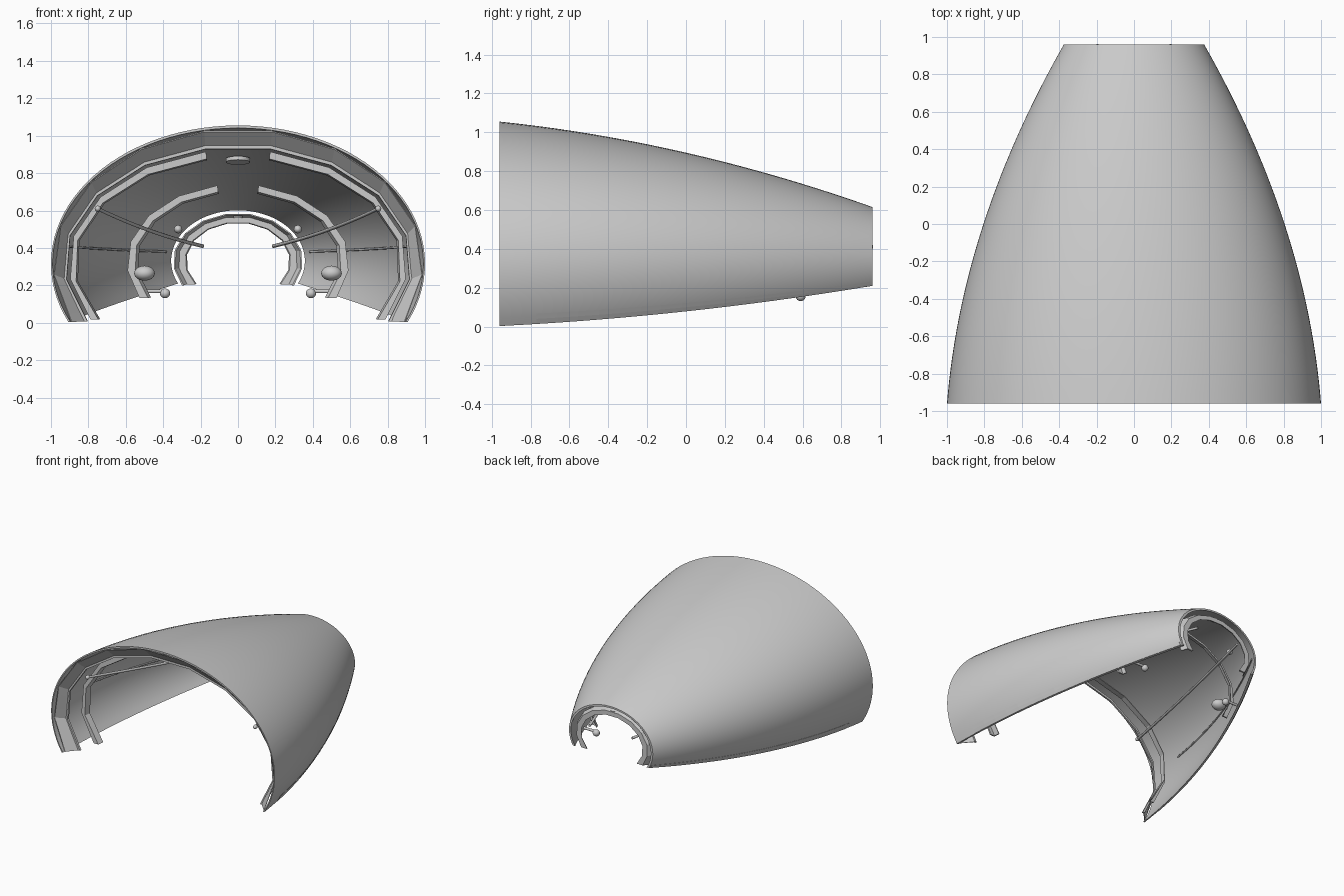
import bpy, bmesh, math
from mathutils import Vector

if "Cube" in bpy.data.objects:
    bpy.data.objects.remove(bpy.data.objects["Cube"])

L = 0.96
S25 = math.sin(math.radians(25))


def section(y):
    """Half width, half height and centre height of the cowl at y."""
    t = (y + L) / (2 * L)
    w = 1 - 0.155 * t - 0.47 * t * t
    top = 1.055 - 0.2 * t - 0.24 * t * t
    bot = 0.003 + 0.095 * t + 0.112 * t * t
    c = (bot + S25 * top) / (1 + S25)
    return w, top - c, c


def point(y, u, d):
    """Point on the arch: u runs 0..1 from right edge to left edge, d is depth inward."""
    w, b, c = section(y)
    k = 0.6 + 0.65 * (y + L) / (2 * L)      # sides are shallower at the front
    end = math.asin(min(0.99, S25 * b / (b - d)))
    a = -end + u * (math.pi + 2 * end)
    return Vector(((w - k * d) * math.cos(a), y, c + (b - d) * math.sin(a)))


def make(name, verts, faces, smooth=False):
    me = bpy.data.meshes.new(name)
    me.from_pydata([tuple(v) for v in verts], [], faces)
    bm = bmesh.new()
    bm.from_mesh(me)
    bmesh.ops.recalc_face_normals(bm, faces=bm.faces[:])
    bm.to_mesh(me)
    bm.free()
    ob = bpy.data.objects.new(name, me)
    bpy.context.collection.objects.link(ob)
    if smooth:
        bpy.ops.object.select_all(action='DESELECT')
        ob.select_set(True)
        bpy.context.view_layer.objects.active = ob
        bpy.ops.object.shade_smooth_by_angle(angle=math.radians(35))
    return ob


def arch(name, outer, inner, us, smooth=False):
    """Sweep a closed (y, depth) profile around the arch."""
    prof = outer + inner[::-1]
    n, m = len(prof), len(us)
    verts = [point(y, u, d) for u in us for y, d in prof]
    faces = [(j * n + i, j * n + (i + 1) % n, (j + 1) * n + (i + 1) % n, (j + 1) * n + i)
             for j in range(m - 1) for i in range(n)]
    for o in (0, (m - 1) * n):
        faces += [(o + i, o + i + 1, o + n - 2 - i, o + n - 1 - i) for i in range(n // 2 - 1)]
    return make(name, verts, faces, smooth)


def span(a, b, n):
    return [a + (b - a) * i / n for i in range(n + 1)]


def ring(name, y0, y1, d0, d1, us):
    return arch(name, [(y0, d0), (y1, d0)], [(y0, d1), (y1, d1)], us)


def tube(name, pts, r):
    cu = bpy.data.curves.new(name, 'CURVE')
    cu.dimensions = '3D'
    cu.bevel_depth = r
    cu.bevel_resolution = 2
    cu.use_fill_caps = True
    sp = cu.splines.new('POLY')
    sp.points.add(len(pts) - 1)
    for p, q in zip(sp.points, pts):
        p.co = (*q, 1)
    ob = bpy.data.objects.new(name, cu)
    bpy.context.collection.objects.link(ob)
    return ob


def ball(name, loc, size):
    bpy.ops.mesh.primitive_uv_sphere_add(segments=20, ring_count=12, radius=1, location=loc)
    ob = bpy.context.object
    ob.name = name
    ob.scale = size
    bpy.ops.object.shade_smooth()


def cyl(name, loc, r, depth, rot=(0, 0, 0)):
    bpy.ops.mesh.primitive_cylinder_add(vertices=20, radius=r, depth=depth, location=loc, rotation=rot)
    bpy.context.object.name = name
    bpy.ops.object.shade_smooth_by_angle()


# smooth thin skin
ys = span(-L, L, 32)
arch("skin", [(y, 0) for y in ys], [(y, 0.014) for y in ys], span(0, 1, 64), True)
facets = span(0, 1, 11)

# faceted rings near both ends
arch("front_ring_web", [(-0.94, 0.014), (-0.86, 0.09)], [(-0.94, 0.02), (-0.86, 0.096)], facets)
ring("front_ring", -0.87, -0.855, 0.085, 0.105, facets)
ring("rear_ring", 0.935, 0.947, 0.055, 0.085, facets)
ring("rear_ring_web", 0.90, 0.947, 0.05, 0.056, facets)

for side, s in (("right", 1), ("left", -1)):
    half = facets[:6] if s == 1 else facets[6:]
    # half frames with inner flanges, open at the crown
    ring(side + "_forward_frame", -0.72, -0.71, 0.10, 0.14, half)
    ring(side + "_forward_frame_flange", -0.72, -0.67, 0.133, 0.14, half)
    ring(side + "_aft_frame", 0.44, 0.45, 0.04, 0.075, half)
    ring(side + "_aft_frame_flange", 0.44, 0.475, 0.069, 0.075, half)

    # seam strip along the lower edge
    ys = span(-0.77, 0.95, 16)
    us = (0.0, 0.01, 0.02) if s == 1 else (1.0, 0.99, 0.98)
    arch(side + "_edge_strip", [(y, -0.003) for y in ys], [(y, 0.0) for y in ys], us)

    # stringer along the inner wall
    pts = []
    for y in span(-0.6, 0.9, 10):
        w, b, c = section(y)
        z = 0.41 - 0.03 * (y + 0.6) / 1.5
        pts.append((s * (w - 0.02) * math.sqrt(max(0, 1 - ((z - c) / b) ** 2)), y, z))
    tube(side + "_stringer", pts, 0.006)

    # bowed support rod
    pts = [(s * (0.75 - 0.56 * t), -0.85 + 1.81 * t, 0.61 - 0.2 * t - 0.07 * t * (1 - t))
           for t in span(0, 1, 12)]
    tube(side + "_support_rod", pts, 0.010)
    ball(side + "_rod_end", pts[0], (0.016, 0.02, 0.016))

    # bulb housing, latch knob and small bracket
    ball(side + "_bulb", (s * 0.50, 0.38, 0.265), (0.055, 0.05, 0.04))
    ball(side + "_latch_knob", (s * 0.39, 0.59, 0.157), (0.027, 0.026, 0.026))
    cyl(side + "_latch_pin", (s * 0.45, 0.59, 0.168), 0.01, 0.1, (0, math.pi / 2, 0))
    ball(side + "_bracket", (s * 0.32, 0.72, 0.50), (0.022, 0.03, 0.022))

# crown disc under the top panel
cyl("crown_disc", (0, -0.02, 0.868), 0.065, 0.02, (math.radians(-12), 0, 0))
cyl("rear_catch", (0, 0.92, 0.565), 0.025, 0.012)
